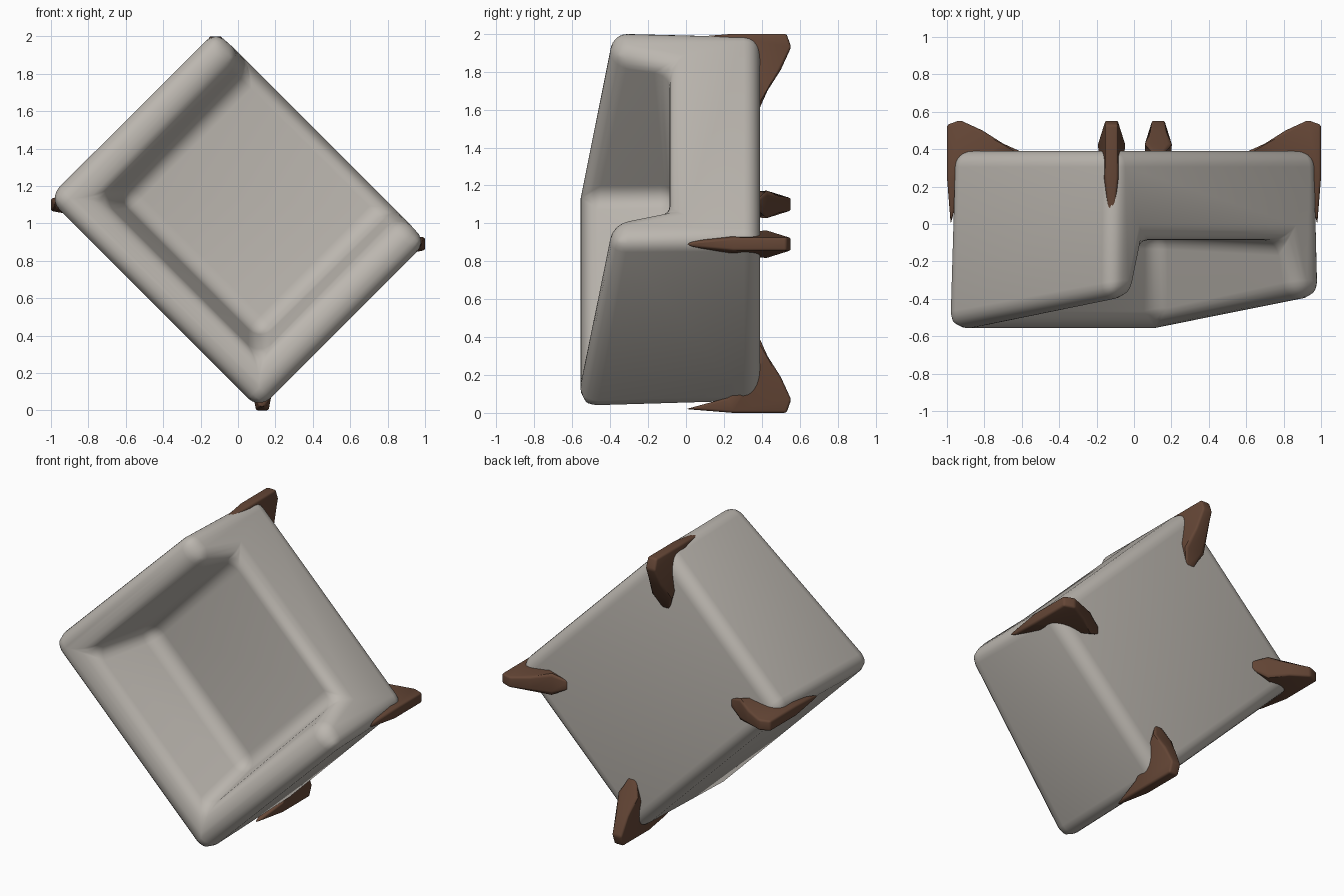
import bpy, bmesh, math
from mathutils import Vector

if "Cube" in bpy.data.objects:
    bpy.data.objects.remove(bpy.data.objects["Cube"])


def material(name, rgb):
    m = bpy.data.materials.new(name)
    m.use_nodes = True
    m.diffuse_color = (*rgb, 1)
    m.node_tree.nodes["Principled BSDF"].inputs["Base Color"].default_value = (*rgb, 1)
    return m


grey = material("warm grey fabric", (0.50, 0.47, 0.43))
brown = material("brown wood", (0.13, 0.062, 0.037))


def finish(name, bm, mat, width, segments, angle):
    bmesh.ops.recalc_face_normals(bm, faces=bm.faces)
    mesh = bpy.data.meshes.new(name)
    bm.to_mesh(mesh)
    bm.free()
    mesh.materials.append(mat)
    ob = bpy.data.objects.new(name, mesh)
    bpy.context.collection.objects.link(ob)
    bev = ob.modifiers.new("soft edges", "BEVEL")
    bev.width, bev.segments = width, segments
    bev.limit_method, bev.angle_limit = "ANGLE", math.radians(angle)
    bpy.ops.object.select_all(action="DESELECT")
    ob.select_set(True)
    bpy.context.view_layer.objects.active = ob
    bpy.ops.object.modifier_apply(modifier=bev.name)
    bpy.ops.object.shade_smooth_by_angle(angle=math.radians(40))
    return ob


def place(u, v, w):
    """u across the arms, v towards the seat front, w up the chair."""
    r = math.sqrt(0.5)
    return Vector(((u + v) * r, -w, 1.02 + (v - u) * r))


# Upholstered shell: each ring is half width, back, front, back height, front height
rings = {
    "base": (0.78, -0.62, 0.63, -0.39, -0.39),
    "rim": (0.80, -0.64, 0.64, 0.56, 0.39),
    "inner": (0.61, -0.45, 0.62, 0.55, 0.385),
    "seat": (0.53, -0.36, 0.63, 0.05, 0.09),
}
bm = bmesh.new()
p = {}
for key, (half, back, front, hb, hf) in rings.items():
    for side in (-1, 1):
        p[key, "b", side] = bm.verts.new(place(side * half, back, hb))
        p[key, "f", side] = bm.verts.new(place(side * half, front, hf))


def strip(a, b):
    """Left, back and right walls between two rings."""
    path = [("f", -1), ("b", -1), ("b", 1), ("f", 1)]
    for q, r in zip(path, path[1:]):
        bm.faces.new([p[(a, *q)], p[(a, *r)], p[(b, *r)], p[(b, *q)]])


order = list(rings)
for a, b in zip(order, order[1:]):
    strip(a, b)
for key in ("base", "seat"):
    bm.faces.new([p[key, "b", -1], p[key, "b", 1], p[key, "f", 1], p[key, "f", -1]])
bm.faces.new([p[k, "f", -1] for k in order] + [p[k, "f", 1] for k in reversed(order)])
finish("upholstered_shell", bm, grey, 0.085, 5, 25)

# Fin legs: distance inward from the corner, depth, half thickness
fin = [(0.02, 0.0, 0.012), (0.0, 0.25, 0.035), (0.0, 0.53, 0.035), (0.07, 0.555, 0.035),
       (0.19, 0.50, 0.045), (0.30, 0.43, 0.06), (0.40, 0.385, 0.03),
       (0.20, 0.33, 0.06), (0.08, 0.22, 0.045)]


def leg(name, corner, inward):
    inward = Vector(inward)
    across = Vector((abs(inward.z), 0, abs(inward.x)))
    bm = bmesh.new()
    sides = [[bm.verts.new(Vector(corner) + inward * s + Vector((0, y, 0)) + across * t * k)
              for s, y, t in fin] for k in (-1, 1)]
    for side in sides:
        bm.faces.new(side)
    n = len(fin)
    for i in range(n):
        j = (i + 1) % n
        bm.faces.new([sides[0][i], sides[0][j], sides[1][j], sides[1][i]])
    finish(name, bm, brown, 0.018, 3, 40)


leg("back_right_leg", (-1, 0, 1.10), (1, 0, 0))
leg("front_left_leg", (1, 0, 0.89), (-1, 0, 0))
leg("front_right_leg", (-0.12, 0, 2), (0, 0, -1))
leg("back_left_leg", (0.13, 0, 0), (0, 0, 1))
